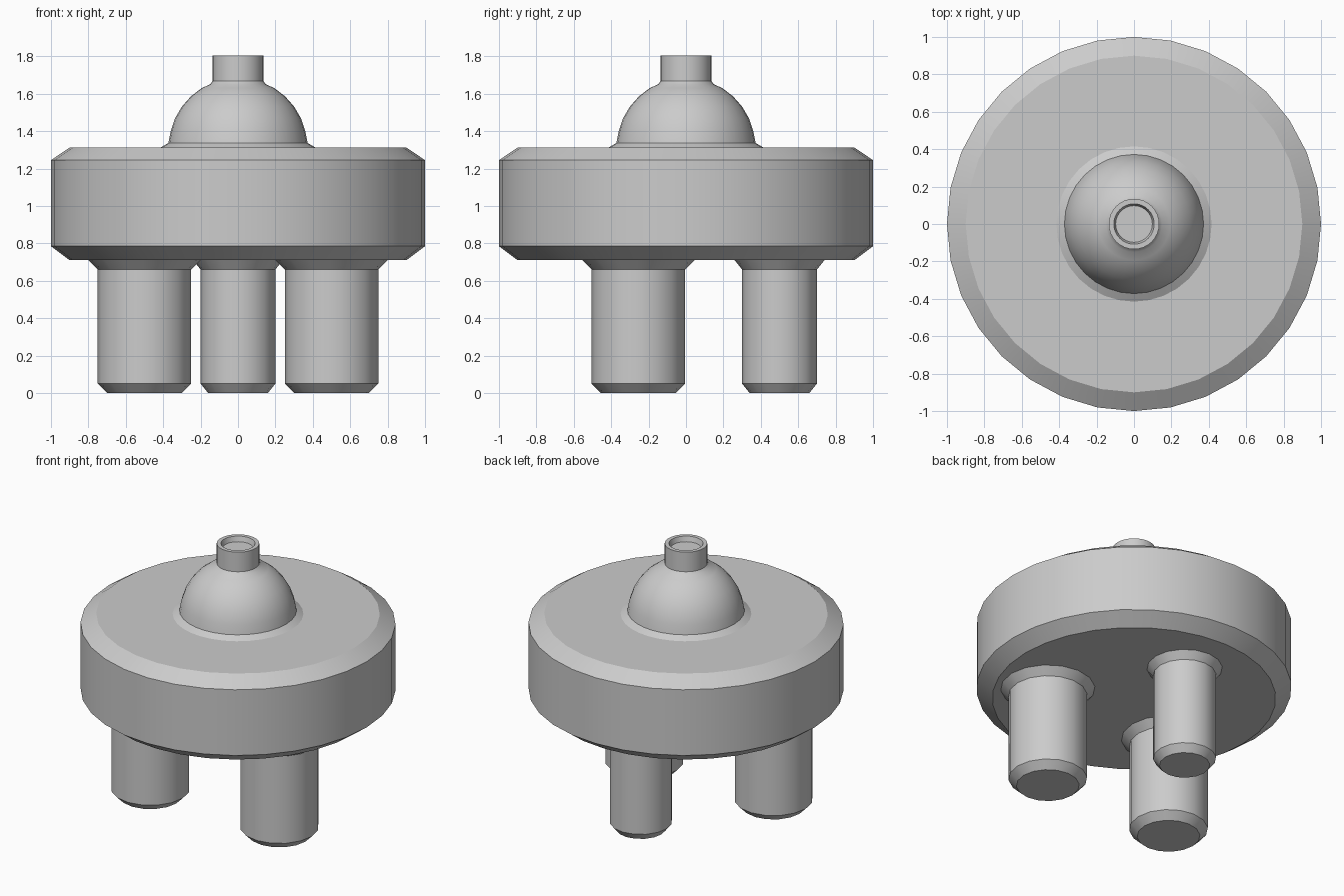
import bpy
import math

if "Cube" in bpy.data.objects:
    bpy.data.objects.remove(bpy.data.objects["Cube"])


def lathe(name, profile, sides, location=(0, 0), cap_bottom=False, cap_top=False):
    """Spin (radius, z) points, listed from bottom to top, around z."""
    verts = []
    for r, z in profile:
        for j in range(sides):
            a = 2 * math.pi * j / sides
            verts.append((r * math.cos(a), r * math.sin(a), z))
    faces = []
    for i in range(len(profile) - 1):
        a, b = i * sides, (i + 1) * sides
        for j in range(sides):
            k = (j + 1) % sides
            faces.append((a + j, a + k, b + k, b + j))
    if cap_bottom:
        faces.append(tuple(reversed(range(sides))))
    if cap_top:
        faces.append(tuple(range(len(verts) - sides, len(verts))))
    mesh = bpy.data.meshes.new(name)
    mesh.from_pydata(verts, [], faces)
    obj = bpy.data.objects.new(name, mesh)
    obj.location = (*location, 0)
    bpy.context.collection.objects.link(obj)
    bpy.ops.object.select_all(action='DESELECT')
    obj.select_set(True)
    bpy.context.view_layer.objects.active = obj
    bpy.ops.object.shade_smooth_by_angle(angle=math.radians(30))
    return obj


# Main chamfered disc
lathe("body_disc", [(0.90, 0.71), (1.0, 0.785), (1.0, 1.245), (0.90, 1.312)],
      32, cap_bottom=True, cap_top=True)

# Dome with flared foot, rising into a small rimmed spout
dome = [(0.415, 1.312), (0.372, 1.337)]
for k in range(1, 6):
    t = math.radians(11.25 * (k + 0.2))
    dome.append((0.37 * math.cos(t), 1.315 + 0.37 * math.sin(t)))
spout = [(0.15, 1.65), (0.135, 1.668), (0.135, 1.805), (0.108, 1.805),
         (0.098, 1.77)]
lathe("dome_and_spout", dome + spout, 32, cap_top=True)


# Legs with a chamfered foot and a flared collar under the disc
def leg(name, x, y, r):
    c = r * 0.2
    lathe(name, [(r - c, 0), (r, 0.05), (r, 0.66), (r + c, 0.71)],
          16, (x, y), cap_bottom=True)


for side, label in ((-1, "left"), (1, "right")):
    leg("front_leg_" + label, side * 0.5, -0.255, 0.25)
leg("rear_leg", 0, 0.5, 0.2)
